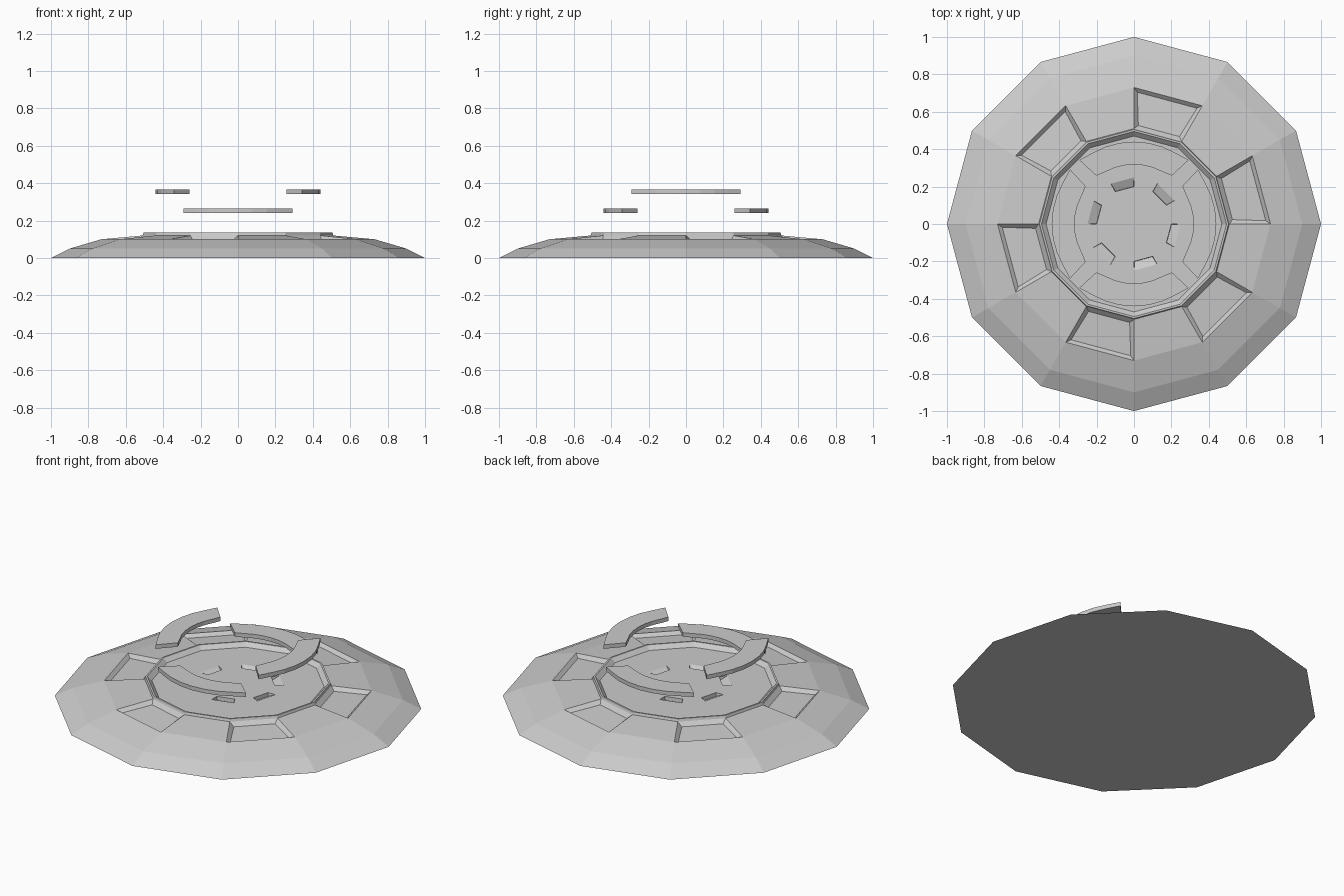
import bpy, bmesh
from math import sin, cos, radians, hypot

cube = bpy.data.objects.get("Cube")
if cube:
    bpy.data.objects.remove(cube, do_unlink=True)

# Single plain grey
grey = bpy.data.materials.new("light grey")
grey.use_nodes = True
colour = (0.6, 0.6, 0.6, 1)
grey.diffuse_color = colour
grey.node_tree.nodes["Principled BSDF"].inputs["Base Color"].default_value = colour

SIDES = 12


def finish(bm, name):
    bmesh.ops.recalc_face_normals(bm, faces=bm.faces[:])
    mesh = bpy.data.meshes.new(name)
    bm.to_mesh(mesh)
    bm.free()
    mesh.materials.append(grey)
    obj = bpy.data.objects.new(name, mesh)
    bpy.context.collection.objects.link(obj)
    return obj


def polar(r, degrees, z):
    a = radians(degrees)
    return (r * cos(a), r * sin(a), z)


def platform():
    # Radius and height of each ring, from the rim to the centre
    profile = [(1, 0), (0.9, 0.05), (0.73, 0.10), (0.51, 0.12), (0.505, 0.135),
               (0.495, 0.135), (0.47, 0.112), (0.25, 0.112), (0.2, 0.112)]
    panel_band, slot_band = 2, 7
    bm = bmesh.new()
    rings = [[bm.verts.new(polar(r, 360 * i / SIDES, z)) for i in range(SIDES)]
             for r, z in profile]
    panels, slots = [], []
    for band, (outer, inner) in enumerate(zip(rings, rings[1:])):
        for i in range(SIDES):
            j = (i + 1) % SIDES
            face = bm.faces.new((outer[i], outer[j], inner[j], inner[i]))
            if band == panel_band and i % 2 == 0:
                panels.append(face)
            if band == slot_band and i % 2 == 1:
                slots.append(face)
    bm.faces.new(rings[-1])
    bm.faces.new(rings[0][::-1])
    bm.normal_update()

    # Alternate sunken panels with sloping walls
    bmesh.ops.inset_individual(bm, faces=panels, thickness=0.03, depth=-0.02)

    # Alternate wedge slots, deepest on the inner side
    bmesh.ops.inset_individual(bm, faces=slots, thickness=0.002, depth=0)
    for face in slots:
        for v in face.verts:
            if hypot(v.co.x, v.co.y) < 0.225:
                v.co.z -= 0.022
    finish(bm, "platform")


def floating_arc(name, middle, z, height=0.024, steps=8):
    bm = bmesh.new()
    outline = []
    for radius, half, order in ((0.44, 40.5, 1), (0.318, 38, -1)):
        for k in range(steps + 1):
            t = order * (2 * k / steps - 1)
            r = radius + (0.01 if abs(t) == 1 else 0)
            outline.append(bm.verts.new(polar(r, middle + t * half, z)))
    base = bm.faces.new(outline)
    top = bmesh.ops.extrude_face_region(bm, geom=[base], use_keep_orig=True)
    moved = [g for g in top["geom"] if isinstance(g, bmesh.types.BMVert)]
    bmesh.ops.translate(bm, verts=moved, vec=(0, 0, height))
    finish(bm, name)


platform()
floating_arc("upper_arc_left", 0, 0.341)
floating_arc("upper_arc_right", 180, 0.341)
floating_arc("lower_arc_back", 90, 0.241)
floating_arc("lower_arc_front", 270, 0.241)
